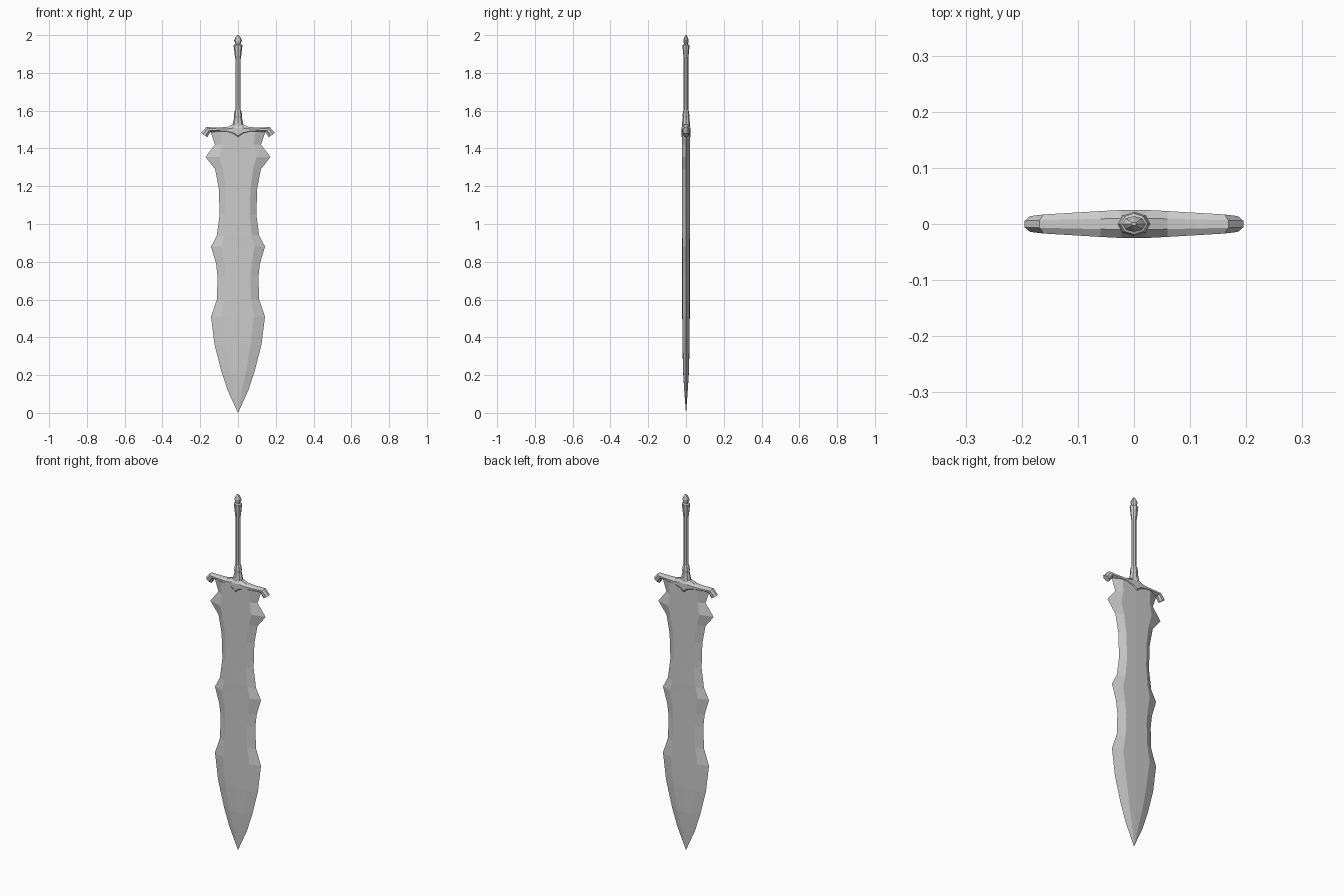
import bpy, bmesh, math

steel = bpy.data.materials.new("grey steel")
steel.diffuse_color = (0.6, 0.6, 0.6, 1)


def loft(name, rings, mirror=False, cap_start=True):
    """Skin a list of equal-length rings of points into one object."""
    bm = bmesh.new()
    rows = [[bm.verts.new(p) for p in ring] for ring in rings]
    n = len(rows[0])
    for a, b in zip(rows, rows[1:]):
        for i in range(n):
            j = (i + 1) % n
            bm.faces.new((a[i], a[j], b[j], b[i]))
    if cap_start:
        bm.faces.new(rows[0][::-1])
    bm.faces.new(rows[-1])
    bmesh.ops.remove_doubles(bm, verts=bm.verts, dist=0.0002)
    if mirror:
        geom = bm.verts[:] + bm.edges[:] + bm.faces[:]
        bmesh.ops.mirror(bm, geom=geom, axis='X', merge_dist=0.0005)
    bmesh.ops.recalc_face_normals(bm, faces=bm.faces)
    mesh = bpy.data.meshes.new(name)
    bm.to_mesh(mesh)
    bm.free()
    mesh.materials.append(steel)
    obj = bpy.data.objects.new(name, mesh)
    bpy.context.collection.objects.link(obj)
    return obj


def turned(name, profile, sides=8):
    """Oval lathe: profile rows are (z, half width x, half depth y)."""
    return loft(name, [[(rx * math.cos(2 * math.pi * k / sides),
                         ry * math.sin(2 * math.pi * k / sides), z)
                        for k in range(sides)] for z, rx, ry in profile])


# Blade: (z, half width, half width of flat, half thickness)
blade_rows = [
    (0.0, 0.0005, 0.0003, 0.0003), (0.12, 0.055, 0.022, 0.009),
    (0.22, 0.088, 0.042, 0.015), (0.36, 0.124, 0.066, 0.018),
    (0.51, 0.143, 0.085, 0.019), (0.60, 0.112, 0.070, 0.019),
    (0.72, 0.108, 0.066, 0.019), (0.79, 0.116, 0.072, 0.019),
    (0.88, 0.143, 0.086, 0.019), (0.94, 0.112, 0.072, 0.020),
    (1.05, 0.097, 0.062, 0.020), (1.19, 0.102, 0.066, 0.020),
    (1.29, 0.121, 0.080, 0.020), (1.355, 0.172, 0.098, 0.020),
    (1.42, 0.122, 0.085, 0.020), (1.49, 0.145, 0.090, 0.020)]
loft("blade", [[(-w, 0, z), (-f, -t, z), (0, -t * 1.05, z), (f, -t, z),
                (w, 0, z), (f, t, z), (0, t * 1.05, z), (-f, t, z)]
               for z, w, f, t in blade_rows])

# Crossguard: (top x, top z, bottom x, bottom z, half depth), mirrored
guard_rows = [
    (0.0, 1.535, 0.0, 1.437, 0.025), (0.022, 1.528, 0.022, 1.462, 0.025),
    (0.06, 1.513, 0.06, 1.482, 0.023), (0.11, 1.511, 0.11, 1.488, 0.020),
    (0.168, 1.513, 0.145, 1.488, 0.017), (0.195, 1.483, 0.163, 1.460, 0.014)]


def guard_ring(tx, tz, bx, bz, d):
    ring = []
    for f, y in [(0, -0.4), (0.3, -1), (0.7, -1), (1, -0.4),
                 (1, 0.4), (0.7, 1), (0.3, 1), (0, 0.4)]:
        ring.append((tx + (bx - tx) * f, y * d, tz + (bz - tz) * f))
    return ring


loft("crossguard", [guard_ring(*r) for r in guard_rows],
     mirror=True, cap_start=False)

# Collar, grip and pommel
turned("collar", [(1.50, 0.034, 0.022), (1.535, 0.027, 0.021),
                  (1.565, 0.020, 0.017), (1.575, 0.022, 0.018),
                  (1.598, 0.018, 0.015), (1.605, 0.014, 0.012)])
turned("grip", [(1.59, 0.014, 0.012), (1.90, 0.014, 0.012)])
turned("pommel", [(1.875, 0.015, 0.012), (1.89, 0.017, 0.014),
                  (1.935, 0.022, 0.018), (1.948, 0.024, 0.019),
                  (1.952, 0.013, 0.011), (1.972, 0.021, 0.014),
                  (1.988, 0.013, 0.009), (2.0, 0.004, 0.003)])
